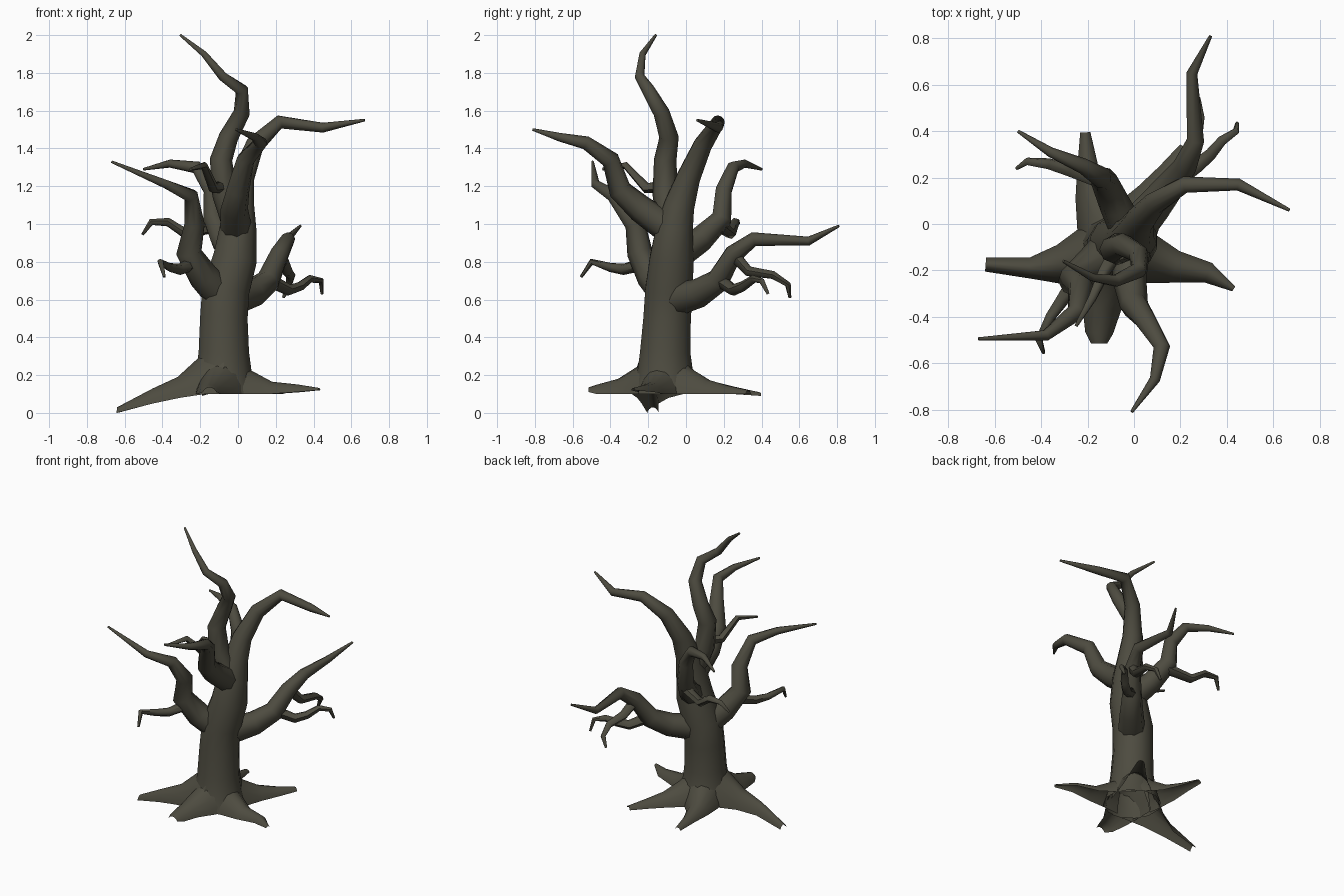
import bpy, bmesh, math
from mathutils import Vector

cube = bpy.data.objects.get("Cube")
if cube:
    bpy.data.objects.remove(cube, do_unlink=True)

# Single bark colour
bark = bpy.data.materials.new("dark_bark")
bark.use_nodes = True
colour = (0.075, 0.071, 0.051, 1)
bark.diffuse_color = colour
shader = bark.node_tree.nodes["Principled BSDF"]
shader.inputs["Base Color"].default_value = colour
shader.inputs["Roughness"].default_value = 0.9


def finish(name, bm):
    bmesh.ops.recalc_face_normals(bm, faces=bm.faces)
    mesh = bpy.data.meshes.new(name)
    bm.to_mesh(mesh)
    bm.free()
    mesh.materials.append(bark)
    obj = bpy.data.objects.new(name, mesh)
    bpy.context.collection.objects.link(obj)
    bpy.ops.object.select_all(action="DESELECT")
    obj.select_set(True)
    bpy.context.view_layer.objects.active = obj
    bpy.ops.object.shade_smooth_by_angle(angle=math.radians(60))


def tangents(pts):
    last = len(pts) - 1
    result = []
    for i in range(len(pts)):
        before = (pts[i] - pts[max(i - 1, 0)]).normalized()
        after = (pts[min(i + 1, last)] - pts[i]).normalized()
        result.append((before + after).normalized())
    return result


def bridge(bm, rings, closed):
    for a, b in zip(rings, rings[1:]):
        n = len(a)
        for k in range(n if closed else n - 1):
            m = (k + 1) % n
            bm.faces.new((a[k], a[m], b[m], b[k]))


def limb(name, path, radii, sides=8, cap_start=True):
    """Tapering tube along a kinked path."""
    pts = [Vector(p) for p in path]
    bm = bmesh.new()
    rings = []
    side = None
    for p, t, r in zip(pts, tangents(pts), radii):
        if side is None:
            side = t.orthogonal()
        side = (side - t * side.dot(t)).normalized()
        up = t.cross(side)
        ring = []
        for k in range(sides):
            a = math.tau * k / sides
            ring.append(bm.verts.new(p + r * (side * math.cos(a) + up * math.sin(a))))
        rings.append(ring)
    bridge(bm, rings, True)
    bm.faces.new(rings[-1])
    if cap_start:
        bm.faces.new(rings[0])
    finish(name, bm)


def tapered(name, path, start, end=0.007, sides=8, power=0.9):
    n = len(path) - 1
    radii = [end + (start - end) * (1 - i / n) ** power for i in range(n + 1)]
    limb(name, path, radii, sides)


def root(name, path, widths, heights, arc=8):
    """Arched root, open underneath."""
    pts = [Vector(p) for p in path]
    bm = bmesh.new()
    rings = []
    for p, t, w, h in zip(pts, tangents(pts), widths, heights):
        side = Vector((-t.y, t.x, 0)).normalized()
        ring = []
        for k in range(arc + 1):
            a = math.pi * k / arc
            offset = side * (w * math.cos(a)) + Vector((0, 0, h * math.sin(a) ** 1.5))
            ring.append(bm.verts.new(p + offset))
        rings.append(ring)
    bridge(bm, rings, False)
    finish(name, bm)


# Trunk, running on into the left crown branch
limb("trunk",
     [(-.075, -.11, .1), (-.075, -.11, .2), (-.075, -.11, .32), (-.075, -.1, .5),
      (-.065, -.09, .65), (-.015, -.075, .82), (0, -.06, .98), (.005, -.035, 1.1),
      (.025, .015, 1.25), (.09, .09, 1.42), (.22, .17, 1.54), (.45, .17, 1.51),
      (.67, .06, 1.55)],
     [.185, .155, .138, .13, .13, .12, .1, .083, .064, .05, .036, .026, .007],
     sides=12, cap_start=False)

# Main branches
tapered("crown_branch",
        [(-.01, -.08, 1.0), (-.07, -.11, 1.16), (-.09, -.11, 1.34), (-.05, -.09, 1.46),
         (.02, -.13, 1.59), (.02, -.2, 1.71), (-.08, -.245, 1.78), (-.18, -.23, 1.9),
         (-.305, -.16, 2.0)], .075)
tapered("front_branch",
        [(-.01, -.08, .97), (-.02, -.24, 1.08), (0, -.35, 1.18), (.04, -.4, 1.34),
         (.12, -.53, 1.43), (.09, -.67, 1.46), (-.01, -.81, 1.5)], .085)
tapered("front_right_branch",
        [(-.08, -.09, .62), (-.18, -.18, .72), (-.26, -.245, .85), (-.23, -.27, 1.0),
         (-.25, -.38, 1.15), (-.38, -.48, 1.21), (-.67, -.495, 1.33)], .095)
tapered("back_right_branch",
        [(-.02, -.04, .84), (-.08, .08, .92), (-.13, .19, 1.03), (-.14, .2, 1.18),
         (-.22, .25, 1.3), (-.36, .31, 1.32), (-.5, .4, 1.29)], .08)
tapered("back_left_branch",
        [(-.03, -.06, .6), (.08, .07, .635), (.16, .17, .7), (.22, .25, .84),
         (.265, .36, .92), (.25, .65, .91), (.33, .81, .99)], .09)

# Twigs
twigs = {
    "crown_twig": [(-.07, -.11, 1.2), (-.13, -.21, 1.19), (-.18, -.32, 1.31), (-.25, -.44, 1.29)],
    "front_right_twig": [(-.24, -.22, .79), (-.31, -.33, .76), (-.36, -.4, .77),
                         (-.41, -.5, .8), (-.39, -.555, .72)],
    "back_right_twig": [(-.12, .18, .99), (-.28, .235, .95), (-.37, .26, 1.01),
                        (-.46, .27, 1.01), (-.505, .24, .945)],
    "back_left_outer_twig": [(.17, .18, .7), (.27, .25, .65), (.33, .3, .67),
                             (.38, .36, .71), (.44, .4, .7), (.445, .435, .63)],
    "back_left_inner_twig": [(.22, .25, .84), (.26, .33, .75), (.28, .46, .73),
                             (.27, .54, .68), (.24, .55, .61)],
}
for name, path in twigs.items():
    tapered(name, path, .036, .008, sides=6, power=.8)

# Spreading roots: path, half widths, heights
root("right_root",
     [(-.1, -.13, .1), (-.2, -.15, .1), (-.32, -.175, .08), (-.45, -.19, .05), (-.64, -.175, 0)],
     [.17, .14, .085, .045, .03], [.3, .2, .11, .08, .03])
root("left_root",
     [(-.04, -.12, .1), (.06, -.15, .1), (.18, -.185, .1), (.32, -.21, .11), (.43, -.28, .12)],
     [.15, .11, .07, .045, .012], [.24, .13, .065, .04, .012])
root("front_root",
     [(-.08, -.15, .1), (-.11, -.25, .1), (-.14, -.36, .1), (-.15, -.47, .1), (-.15, -.515, .11)],
     [.15, .12, .085, .06, .035], [.26, .15, .08, .05, .025])
root("back_root",
     [(-.1, -.05, .1), (-.14, .03, .1), (-.18, .13, .1), (-.2, .25, .1), (-.21, .395, .09)],
     [.15, .115, .075, .045, .022], [.24, .13, .07, .04, .018])
root("back_left_root",
     [(-.05, -.07, .1), (.01, .02, .1), (.08, .12, .1), (.15, .22, .1), (.22, .33, .1)],
     [.14, .11, .075, .05, .025], [.24, .14, .075, .045, .02])
